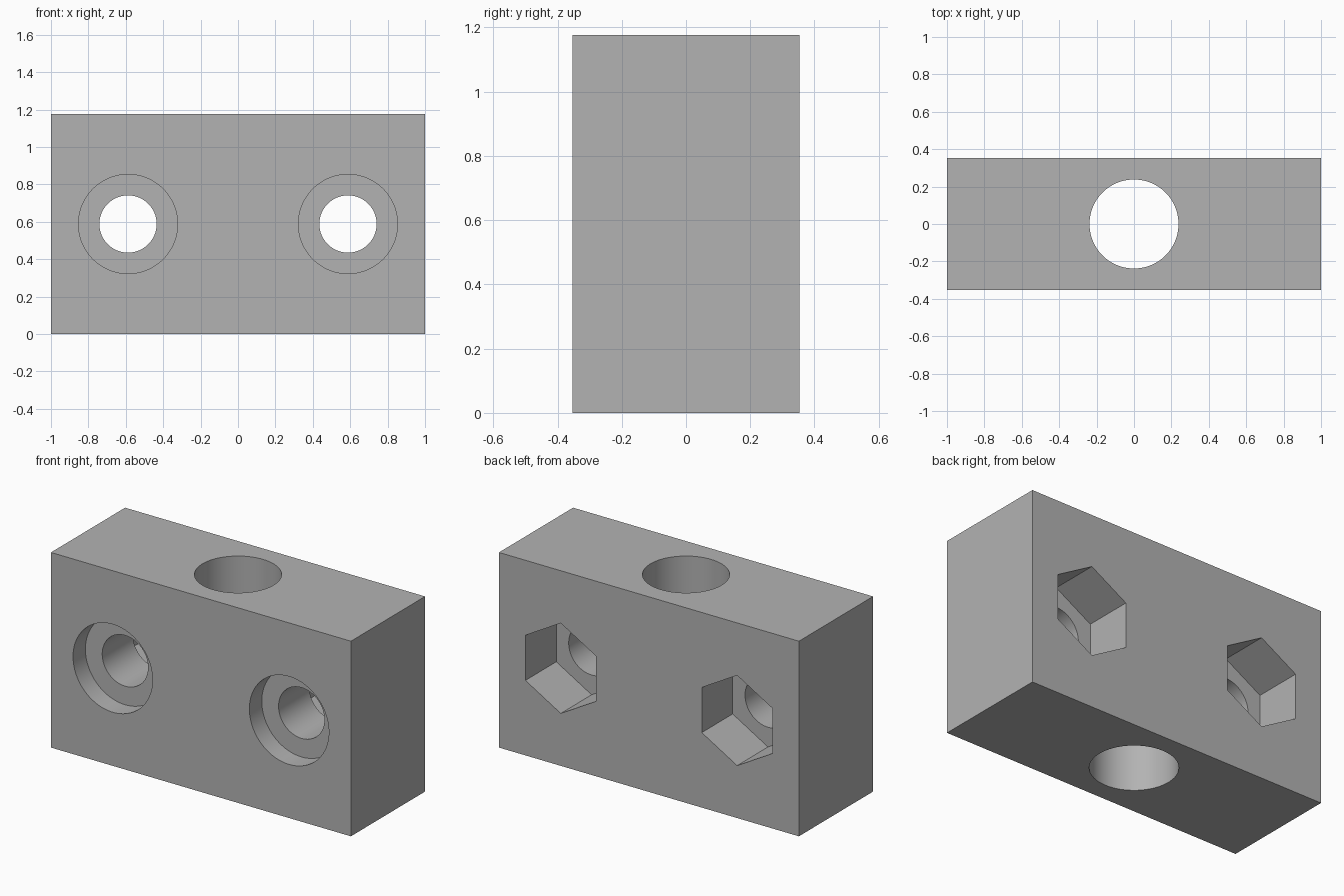
import bpy
import math

if "Cube" in bpy.data.objects:
    bpy.data.objects.remove(bpy.data.objects["Cube"], do_unlink=True)

WIDTH, DEPTH, HEIGHT = 2.0, 0.706, 1.176
MID = HEIGHT / 2
FRONT, BACK = -DEPTH / 2, DEPTH / 2
OVER = 0.1  # how far cutters stick out of the block

grey = bpy.data.materials.new("plain_grey")
grey.use_nodes = True
grey.diffuse_color = (0.45, 0.45, 0.45, 1)
grey.node_tree.nodes["Principled BSDF"].inputs["Base Color"].default_value = grey.diffuse_color

# Solid block
bpy.ops.mesh.primitive_cube_add(size=1, location=(0, 0, MID))
block = bpy.context.object
block.name = "mounting_block"
block.scale = (WIDTH, DEPTH, HEIGHT)
bpy.ops.object.transform_apply(location=True, rotation=False, scale=True)
block.data.materials.append(grey)


def cut(name, radius, length, location, sides=96, along_y=True):
    """Subtract a prism from the block, then discard the cutter."""
    turn = math.pi / 2 if along_y else 0
    bpy.ops.mesh.primitive_cylinder_add(
        vertices=sides, radius=radius, depth=length,
        location=location, rotation=(turn, 0, 0))
    cutter = bpy.context.object
    cutter.name = name
    cutter.hide_render = True
    cutter.data.materials.append(grey)
    mod = block.modifiers.new(name, "BOOLEAN")
    mod.operation = "DIFFERENCE"
    mod.solver = "EXACT"
    mod.object = cutter
    bpy.context.view_layer.objects.active = block
    bpy.ops.object.modifier_apply(modifier=mod.name)
    bpy.data.objects.remove(cutter, do_unlink=True)


# Vertical rod hole
cut("rod_hole", 0.238, HEIGHT + 2 * OVER, (0, 0, MID), along_y=False)

# Screw holes: round recess in front, hexagonal nut pocket behind
RECESS, POCKET = 0.118, 0.294
for x in (-0.588, 0.588):
    cut("screw_hole", 0.153, DEPTH + 2 * OVER, (x, 0, MID))
    cut("head_recess", 0.265, RECESS + OVER, (x, FRONT + (RECESS - OVER) / 2, MID))
    cut("nut_pocket", 0.272, POCKET + OVER, (x, BACK - (POCKET - OVER) / 2, MID), sides=6)

# Smooth bores, sharp edges
bpy.ops.object.select_all(action="DESELECT")
block.select_set(True)
bpy.context.view_layer.objects.active = block
bpy.ops.object.shade_smooth_by_angle(angle=math.radians(30))
